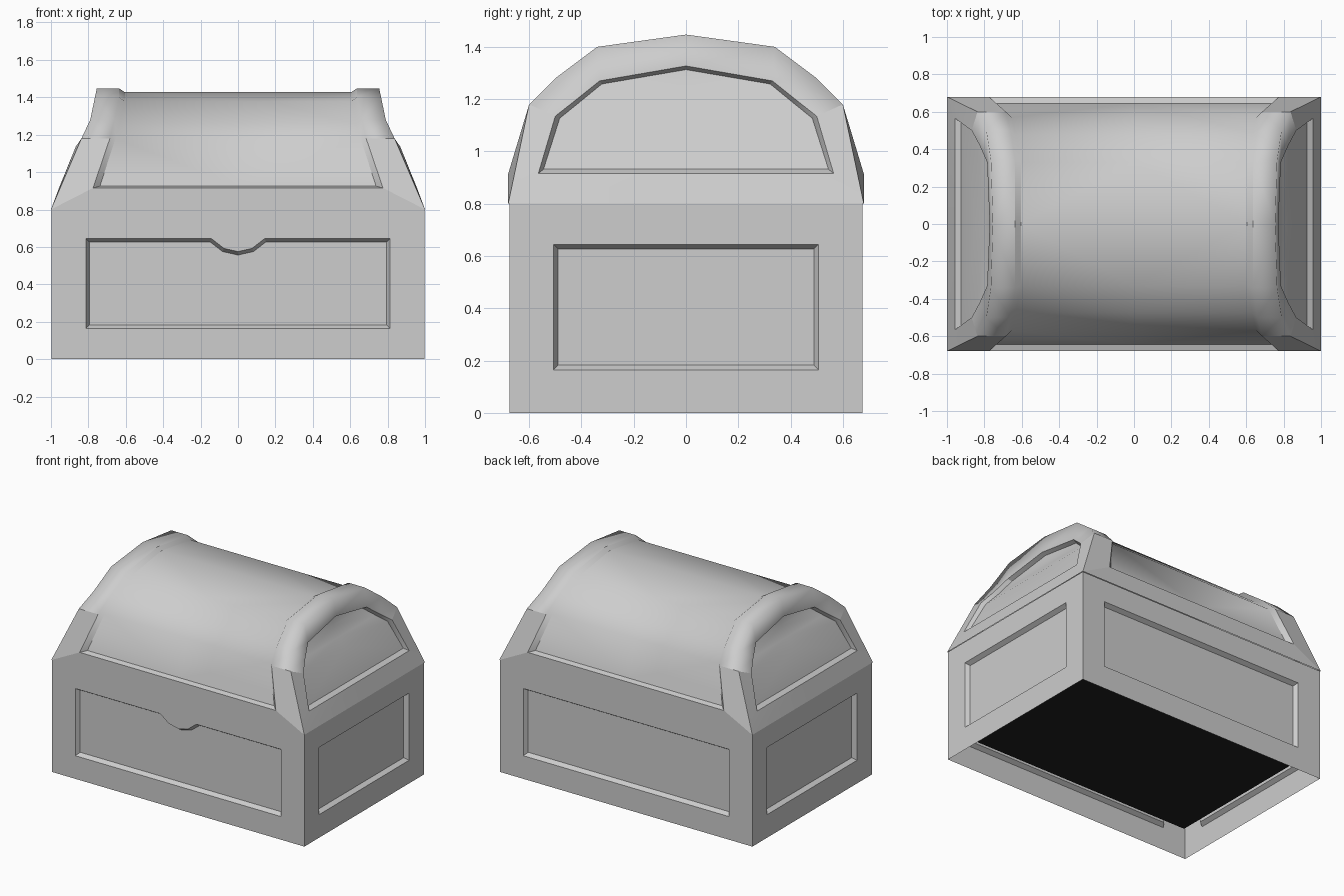
import bpy, bmesh, math
from mathutils import Vector

cube = bpy.data.objects.get("Cube")
if cube:
    bpy.data.objects.remove(cube, do_unlink=True)


def material(name, value):
    m = bpy.data.materials.new(name)
    m.use_nodes = True
    colour = (value, value, value, 1)
    m.diffuse_color = colour
    m.node_tree.nodes["Principled BSDF"].inputs["Base Color"].default_value = colour
    return m


grey = material("mid grey", 0.61)
black = material("black", 0.014)


def add_object(name, bm, mat):
    mesh = bpy.data.meshes.new(name)
    bm.to_mesh(mesh)
    bm.free()
    mesh.materials.append(mat)
    ob = bpy.data.objects.new(name, mesh)
    bpy.context.collection.objects.link(ob)
    return ob


def inset(loop, d):
    """Offset a counter-clockwise 2D loop inward by d."""
    pts = [Vector(p) for p in loop]
    out = []
    for i, p in enumerate(pts):
        a = (p - pts[i - 1]).normalized()
        b = (pts[(i + 1) % len(pts)] - p).normalized()
        na, nb = Vector((-a.y, a.x)), Vector((-b.y, b.x))
        out.append(p + (na + nb) * d / (1 + na.dot(nb)))
    return out


W, D, H = 0.997, 0.675, 0.8     # half width, half depth and height of the box
DEPTH, BEVEL = 0.03, 0.018      # panel recess
PX, PY = 0.813, 0.507           # half widths of the long and short panels


def wall(bm, half, distance, angle, panel):
    """Wall with a recessed panel, turned about z into place."""
    c, s = math.cos(angle), math.sin(angle)

    def ring(loop, back):
        y = -distance + back
        return [bm.verts.new((u * c - y * s, u * s + y * c, v)) for u, v in loop]

    def edges(vs):
        return [bm.edges.new((vs[i - 1], vs[i])) for i in range(len(vs))]

    outer = ring([(-half, 0), (half, 0), (half, H), (-half, H)], 0)
    rim = ring(panel, 0)
    bottom = ring(inset(panel, BEVEL), DEPTH)
    bmesh.ops.triangle_fill(bm, edges=edges(outer) + edges(rim), use_beauty=True,
                            normal=(s, -c, 0))
    for i in range(len(rim)):
        bm.faces.new((rim[i - 1], rim[i], bottom[i], bottom[i - 1]))
    bm.faces.new(bottom)


def rect(h):
    return [(-h, 0.165), (h, 0.165), (h, 0.645), (-h, 0.645)]


# Box: four panelled walls, with a clasp notch in the front panel
front = rect(PX)
front[3:3] = [(0.143, 0.645), (0.075, 0.592), (0, 0.575), (-0.075, 0.592), (-0.143, 0.645)]
bm = bmesh.new()
wall(bm, W, D, 0, front)
wall(bm, D, W, math.pi / 2, rect(PY))
wall(bm, W, D, math.pi, rect(PX))
wall(bm, D, W, -math.pi / 2, rect(PY))
bmesh.ops.remove_doubles(bm, verts=bm.verts, dist=0.0005)
bmesh.ops.recalc_face_normals(bm, faces=bm.faces)
add_object("chest_box", bm, grey)

# Dark floor of the inner cavity, set in by the wall thickness
fx, fy = W - 0.1, D - 0.108
bm = bmesh.new()
bm.faces.new([bm.verts.new((x, y, 0.14)) for x, y in
              ((-fx, -fy), (-fx, fy), (fx, fy), (fx, -fy))])
add_object("inner_floor", bm, black)

# Lid: one quarter from matching chains of points, mirrored in x and y
bm = bmesh.new()


def chain(points):
    return [bm.verts.new(p) for p in points]


rim_outer = chain([(1, -.68, .8), (.837, -.6, 1.18), (.79, -.5, 1.28),
                   (.765, -.34, 1.4), (.755, 0, 1.447)])
rim_inner = chain([(.775, -.68, .915), (.685, -.6, 1.18), (.66, -.5, 1.28),
                   (.635, -.34, 1.4), (.635, 0, 1.447)])
barrel = chain([(.738, -.645, .925), (.655, -.57, 1.18), (.632, -.475, 1.262),
                (.605, -.33, 1.378), (.605, 0, 1.427)])
barrel_mid = chain([(0, v.co.y, v.co.z) for v in barrel])
end_edge = chain([(.957, -.565, .915), (.868, -.5, 1.135), (.825, -.42, 1.198),
                  (.785, -.33, 1.27), (.772, 0, 1.327)])
end_panel = chain([(.925, -.545, .932), (.842, -.483, 1.127), (.797, -.41, 1.186),
                   (.757, -.322, 1.258), (.744, 0, 1.313)])
panel_mid = chain([(v.co.x, 0, v.co.z) for v in end_panel[:4]]) + [end_panel[4]]
for a, b in ((rim_inner, rim_outer), (barrel, rim_inner), (barrel_mid, barrel),
             (rim_outer, end_edge), (end_edge, end_panel), (end_panel, panel_mid)):
    for i in range(4):
        vs = list(dict.fromkeys((a[i], b[i], b[i + 1], a[i + 1])))
        bm.faces.new(vs)

# Lower rails of the lid, front and end
f0, f1 = chain([(0, -.68, .8), (0, -.68, .915)])
e0, e1 = chain([(1, 0, .8), (end_edge[0].co.x, 0, .915)])
bm.faces.new((f0, rim_outer[0], rim_inner[0], f1))
bm.faces.new((f1, rim_inner[0], barrel[0], barrel_mid[0]))
bm.faces.new((rim_outer[0], e0, e1, end_edge[0]))
bm.faces.new((end_edge[0], e1, panel_mid[0], end_panel[0]))
bmesh.ops.recalc_face_normals(bm, faces=bm.faces)
bm.normal_update()
if barrel_mid[4].link_faces[0].normal.z < 0:
    bmesh.ops.reverse_faces(bm, faces=bm.faces)
    bm.normal_update()

# Smooth shading: the arched rim blends into the barrel, the corner posts stay crisp
arch = rim_outer[1:] + rim_inner[1:] + barrel[1:]
crisp = [{rim_outer[1], rim_inner[1]}, {rim_outer[0], rim_inner[0]},
         {rim_outer[1], end_edge[1]}, set(rim_inner[3:]), set(barrel[3:])]
for f in bm.faces:
    f.smooth = True
for e in bm.edges:
    if len(e.link_faces) == 2:
        if set(e.verts) in crisp:
            e.smooth = False
        elif not all(v in arch for v in e.verts):
            e.smooth = e.calc_face_angle() < math.radians(33)
lid = add_object("domed_lid", bm, grey)
mirror = lid.modifiers.new("Mirror", 'MIRROR')
mirror.use_axis = (True, True, False)
mirror.merge_threshold = 0.0005
